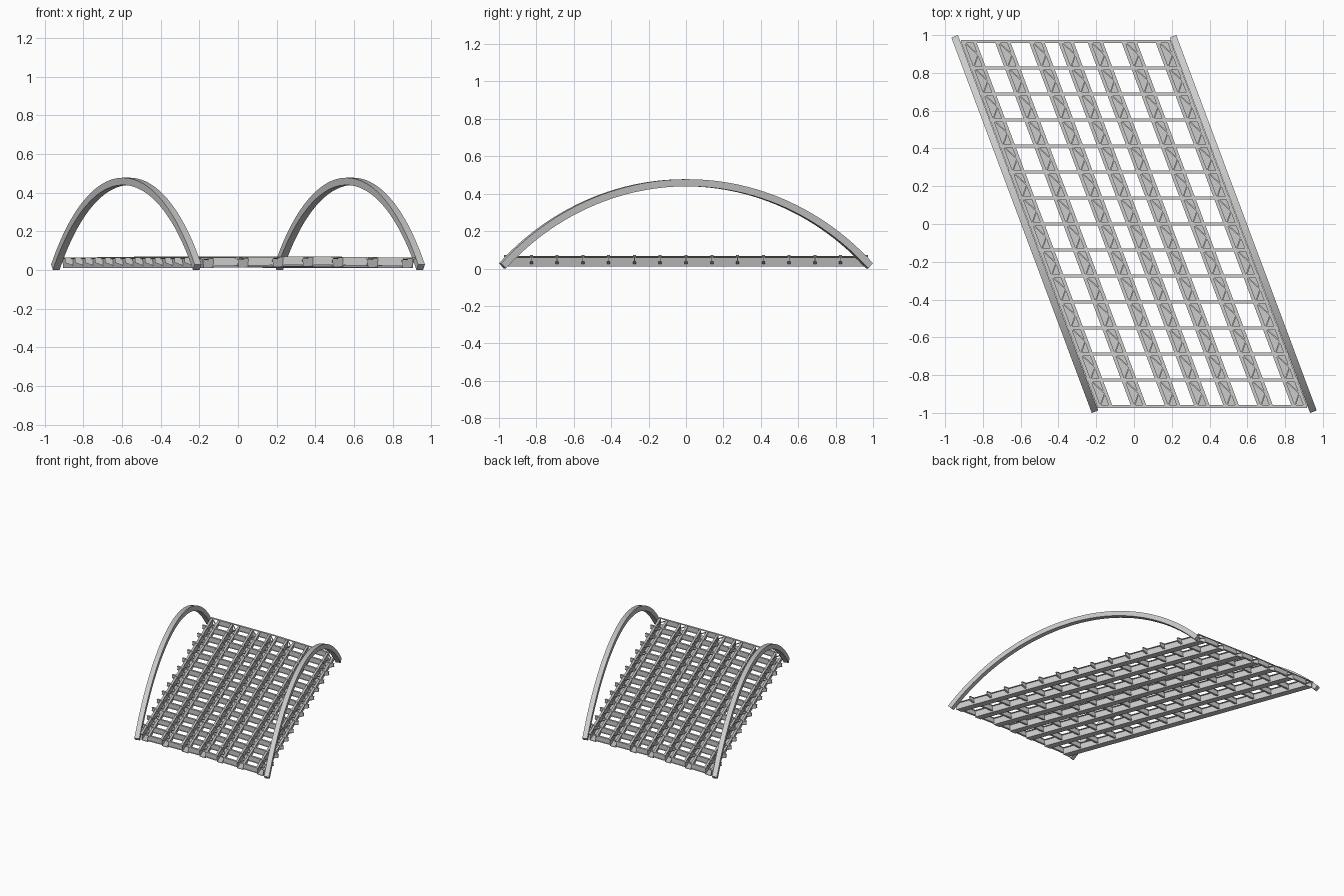
import bpy, bmesh, math

if "Cube" in bpy.data.objects:
    bpy.data.objects.remove(bpy.data.objects["Cube"])

SKEW = -0.374                       # plan skew: x shift per unit y
GIRDERS = [-0.515, -0.335, -0.155, 0.0, 0.155, 0.335, 0.515]
N_BEAMS, Y_END = 15, 0.965


def finish(name, bm, smooth=False):
    bmesh.ops.recalc_face_normals(bm, faces=bm.faces[:])
    me = bpy.data.meshes.new(name)
    bm.to_mesh(me)
    bm.free()
    ob = bpy.data.objects.new(name, me)
    bpy.context.collection.objects.link(ob)
    if smooth:
        bpy.context.view_layer.objects.active = ob
        ob.select_set(True)
        bpy.ops.object.shade_smooth_by_angle(angle=math.radians(30))
        ob.select_set(False)
    return ob


def loft(bm, sections):
    rings = [[bm.verts.new(p) for p in s] for s in sections]
    n = len(rings[0])
    for a, b in zip(rings, rings[1:]):
        for i in range(n):
            j = (i + 1) % n
            bm.faces.new((a[i], a[j], b[j], b[i]))
    bm.faces.new(rings[0][::-1])
    bm.faces.new(rings[-1])


def bar(bm, xa, xb, y, width, za, zb):
    """Plate running along x; za, zb are (bottom, top) at each end."""
    h = width / 2
    loft(bm, [[(x, y - h, z[0]), (x, y + h, z[0]), (x, y + h, z[1]), (x, y - h, z[1])]
              for x, z in ((xa, za), (xb, zb))])


def strut(bm, a, b, z, width, thick):
    """Flat bar in plan from a to b."""
    dx, dy = b[0] - a[0], b[1] - a[1]
    l = math.hypot(dx, dy)
    nx, ny = -dy / l * width / 2, dx / l * width / 2
    loft(bm, [[(p[0] + nx, p[1] + ny, z), (p[0] - nx, p[1] - ny, z),
               (p[0] - nx, p[1] - ny, z + thick), (p[0] + nx, p[1] + ny, z + thick)]
              for p in (a, b)])


def drop(x):                         # slight crown towards the middle girder
    return 0.007 * abs(x) / 0.515


ys = [-Y_END + 2 * Y_END * i / (N_BEAMS - 1) for i in range(N_BEAMS)]

# open-topped tub girders with flanges
half = [(0.027, 0.017), (0.031, 0.064), (0.041, 0.064), (0.041, 0.068),
        (0.022, 0.068), (0.022, 0.064), (0.027, 0.064), (0.023, 0.021)]
tub = half + [(-x, z) for x, z in reversed(half)]
for k, gx in enumerate(GIRDERS):
    bm = bmesh.new()
    loft(bm, [[(gx + x + SKEW * y, y, z - drop(gx)) for x, z in tub]
              for y in (-Y_END - 0.004, Y_END + 0.004)])
    finish(f"tub_girder_{k + 1}", bm)

    # zigzag lacing between the flanges
    bm = bmesh.new()
    steps = (N_BEAMS - 1) * 2
    pts = []
    for i in range(steps + 1):
        y = -Y_END + 2 * Y_END * i / steps
        pts.append((gx + SKEW * y + (0.025 if i % 2 else -0.025), y))
    for a, b in zip(pts, pts[1:]):
        strut(bm, a, b, 0.059 - drop(gx), 0.007, 0.005)
    finish(f"girder_lacing_{k + 1}", bm)

# I-section cross beams, with tapered stubs outside the outer girders
for i, y in enumerate(ys):
    bm = bmesh.new()
    s = SKEW * y
    end = i in (0, N_BEAMS - 1)
    for a, b in zip(GIRDERS, GIRDERS[1:]):
        da, db = drop(a), drop(b)
        bar(bm, a + s, b + s, y, 0.016, (0.068 - da, 0.071 - da), (0.068 - db, 0.071 - db))
        xa, xb = a + s + 0.028, b + s - 0.028
        bar(bm, xa, xb, y, 0.004, (0.030 - da, 0.068 - da), (0.030 - db, 0.068 - db))
        bar(bm, xa, xb, y, 0.016, (0.027 - da, 0.030 - da), (0.027 - db, 0.030 - db))
    for sx in (-1, 1):
        g, d = sx * 0.515, drop(0.515)
        tip = sx * (0.555 if end else 0.585)
        bar(bm, g + s, tip + s, y, 0.016, (0.068 - d, 0.071 - d), (0.068 - d, 0.071 - d))
        if not end:
            r = g + sx * 0.028
            bar(bm, r + s, tip + s, y, 0.004, (0.033 - d, 0.068 - d), (0.048 - d, 0.068 - d))
            bar(bm, r + s, tip + s, y, 0.016, (0.030 - d, 0.033 - d), (0.045 - d, 0.048 - d))
    finish(f"cross_beam_{i + 1}", bm)

# two skewed arches: rectangular section swept on a circular arc
K = math.hypot(1, SKEW)
L, RISE, Z0 = 0.981 * K, 0.444, 0.0145
R = (L * L + RISE * RISE) / (2 * RISE)
A = math.asin(L / R)
T, W = 0.019, 0.0185
for side, cx in (("left", -0.578), ("right", 0.578)):
    bm = bmesh.new()
    secs = []
    for i in range(49):
        t = -A + 2 * A * i / 48
        ring = []
        for r, w in ((-T, -W), (-T, W), (T, W), (T, -W)):
            u = (R + r) * math.sin(t)
            z = Z0 + RISE - R + (R + r) * math.cos(t)
            ring.append((cx + u * SKEW / K + w / K, u / K - w * SKEW / K, z))
        secs.append(ring)
    loft(bm, secs)
    finish(f"{side}_arch", bm, smooth=True)
